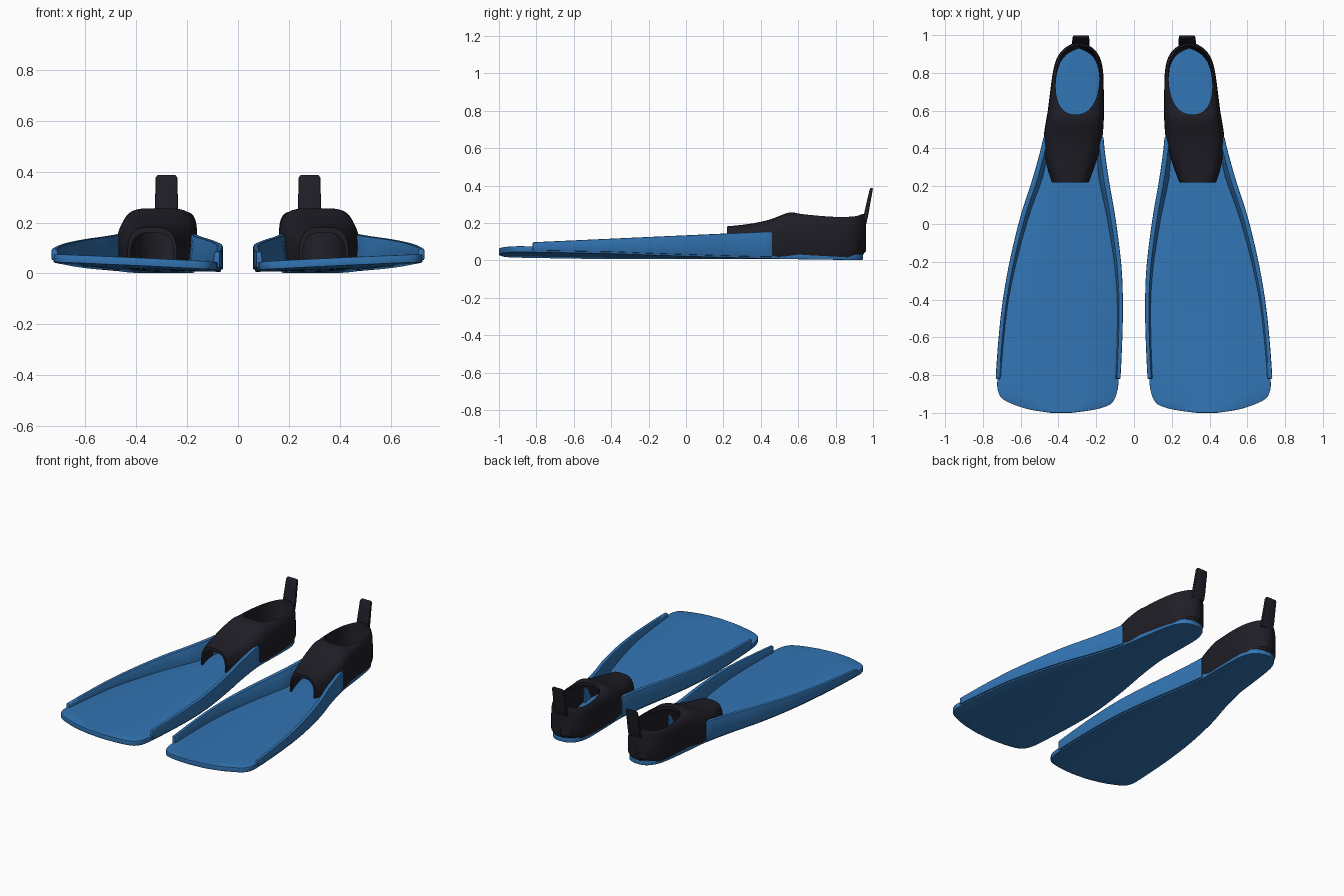
import bpy, bmesh, math

if "Cube" in bpy.data.objects:
    bpy.data.objects.remove(bpy.data.objects["Cube"])


def material(name, rgb):
    m = bpy.data.materials.new(name)
    m.diffuse_color = (*rgb, 1)
    m.use_nodes = True
    m.node_tree.nodes["Principled BSDF"].inputs["Base Color"].default_value = m.diffuse_color
    return m


BLUE = material("fin blue", (0.032, 0.178, 0.46))
BLACK = material("rubber black", (0.014, 0.013, 0.02))


def resample(rows, n=4):
    """Smooth curve through rows of numbers (Catmull-Rom)."""
    out = []
    for i in range(len(rows) - 1):
        p = [rows[max(0, min(len(rows) - 1, i + k))] for k in (-1, 0, 1, 2)]
        for s in range(n):
            t = s / n
            out.append([0.5 * (2 * b + (c - a) * t + (2 * a - 5 * b + 4 * c - d) * t * t
                        + (3 * b - a - 3 * c + d) * t ** 3) for a, b, c, d in zip(*p)])
    return out + [list(rows[-1])]


def at(rows, y):
    """Linear look-up of the remaining columns at a given first column."""
    for a, b in zip(rows, rows[1:]):
        if a[0] <= y <= b[0]:
            t = (y - a[0]) / (b[0] - a[0])
            return [p + (q - p) * t for p, q in zip(a[1:], b[1:])]
    return rows[-1][1:] if y > rows[-1][0] else rows[0][1:]


def skin(bm, rings, skip=lambda row, i: False):
    """Faces through equal-length closed rings, with end caps."""
    vs = [[bm.verts.new(p) for p in r] for r in rings]
    n = len(vs[0])
    for r, (a, b) in enumerate(zip(vs, vs[1:])):
        for i in range(n):
            if not skip(r, i):
                bm.faces.new((a[i], a[(i + 1) % n], b[(i + 1) % n], b[i]))
    bm.faces.new(vs[0])
    bm.faces.new(vs[-1])


def make(name, bm, mat):
    bmesh.ops.recalc_face_normals(bm, faces=bm.faces)
    me = bpy.data.meshes.new(name)
    bm.to_mesh(me)
    bm.free()
    me.materials.append(mat)
    ob = bpy.data.objects.new(name, me)
    bpy.context.collection.objects.link(ob)
    return ob


def loft(name, rings, mat):
    bm = bmesh.new()
    skin(bm, rings)
    return make(name, bm, mat)


def finish(ob, bevel=0.0, angle=35):
    """Bevel, smooth, and make the mirrored left copy."""
    if bevel:
        m = ob.modifiers.new("bevel", "BEVEL")
        m.width, m.segments, m.limit_method = bevel, 2, "ANGLE"
        m.angle_limit = math.radians(40)
        bpy.context.view_layer.update()
        me = bpy.data.meshes.new_from_object(ob.evaluated_get(bpy.context.evaluated_depsgraph_get()))
        ob.modifiers.clear()
        ob.data = me
    left = ob.copy()
    left.data = ob.data.copy()
    left.name = ob.name.replace("right", "left")
    bpy.context.collection.objects.link(left)
    for v in left.data.vertices:
        v.co.x *= -1
    left.data.flip_normals()
    for o in (ob, left):
        bpy.ops.object.select_all(action="DESELECT")
        o.select_set(True)
        bpy.context.view_layer.objects.active = o
        bpy.ops.object.shade_smooth_by_angle(angle=math.radians(angle))


def bottom(x, y):
    """Underside height: rises to the tip and rolls up to the outside."""
    roll = 0.047 * max(0, min(1, 0.6 - y))
    return 0.001 + 0.028 * (0.95 - y) / 1.95 + roll * (x - 0.37)


# Blade and sole outline: y, inner x, outer x
outline = [(-1.0, 0.33, 0.44), (-0.983, 0.21, 0.55), (-0.96, 0.135, 0.625), (-0.93, 0.105, 0.69),
           (-0.89, 0.09, 0.718), (-0.81, 0.08, 0.723), (-0.5, 0.068, 0.698), (-0.24, 0.074, 0.658),
           (0.03, 0.107, 0.595), (0.24, 0.143, 0.528), (0.45, 0.17, 0.472), (0.6, 0.17, 0.45),
           (0.8, 0.172, 0.42), (0.88, 0.19, 0.395), (0.925, 0.22, 0.36), (0.945, 0.27, 0.32)]
outline = resample(outline)
rings = []
for y, a, b in outline:
    xs = [a + (b - a) * t for t in (0, 0.33, 0.67, 1)]
    rings.append([(x, y, bottom(x, y)) for x in xs]
                 + [(x, y, bottom(x, y) + 0.032) for x in reversed(xs)])
finish(loft("right_blade", rings, BLUE), bevel=0.008)

# Side rails: y, width, crest width
rail_rows = [(-0.82, 0.026, 0.02), (-0.4, 0.03, 0.022), (0.0, 0.043, 0.026),
             (0.25, 0.052, 0.028), (0.46, 0.035, 0.026)]
for side, name in ((-1, "inner"), (1, "outer")):
    rings = []
    for i in range(25):
        t = i / 24
        y = -0.82 + 1.28 * t
        w, c = at(rail_rows, y)
        a, b = at(outline, y)
        x = (a if side < 0 else b) + side * 0.009
        top = 0.097 + 0.058 * t if side > 0 else 0.086 + 0.069 * t
        z = bottom(x, y)
        rings.append([(x, y, z + 0.009), (x - side * w, y, z + 0.011),
                      (x - side * w, y, z + 0.034), (x - side * c, y, top), (x, y, top)])
    finish(loft("right_%s_rail" % name, rings, BLUE), bevel=0.005)

# Foot pocket: y, inner x, outer x, top z, squareness
pocket = [(0.22, 0.24, 0.435, 0.182, 3.2), (0.30, 0.21, 0.46, 0.19, 3.4), (0.38, 0.185, 0.473, 0.202, 3.6),
          (0.46, 0.167, 0.478, 0.222, 4), (0.55, 0.16, 0.465, 0.256, 4), (0.61, 0.16, 0.455, 0.25, 5),
          (0.70, 0.16, 0.444, 0.248, 6), (0.80, 0.163, 0.43, 0.248, 6), (0.87, 0.176, 0.412, 0.248, 6),
          (0.92, 0.205, 0.38, 0.248, 6), (0.948, 0.245, 0.34, 0.248, 6), (0.962, 0.28, 0.31, 0.248, 6)]
pocket = resample(pocket, 4)
STEPS = 16


def opening(y):
    """Half width of the ankle opening."""
    d = abs((y - 0.762) / 0.182)
    return 0.115 * (1 - d ** 2.4) ** (1 / 2.4) if d < 1 else 0.0


def inner_half(y):
    a, b = at(pocket, y + 0.019)[:2]
    return max(0.0, (b - a) / 2 - 0.02) if y < 0.9435 else 0.0


def half_arch(c, side, y, h, gap, base, top, n):
    """Superellipse quarter from the base up to the opening edge."""
    end = math.acos(min(1, gap / h) ** (n / 2)) if h > 1e-6 else math.pi / 2
    pts = []
    for i in range(STEPS + 1):
        t = end * i / STEPS
        co = max(math.cos(t), 0) if t < math.pi / 2 - 1e-6 else 0
        pts.append((c + side * h * co ** (2 / n), y, base + (top - base) * math.sin(t) ** (2 / n)))
    return pts


ys = [0.22 + 0.0225 * i for i in range(16)] + [0.572, 0.579, 0.5802, 0.581, 0.583, 0.587, 0.593]
ys += [0.602 + 0.02 * i for i in range(16)]
ys += [0.915, 0.925, 0.932, 0.937, 0.941, 0.943, 0.9438, 0.9445, 0.95, 0.956, 0.962]
bm = bmesh.new()
for side in (-1, 1):
    rings = []
    for y in ys:
        a, b, top, n = at(pocket, y)
        c, h, hi, gap = (a + b) / 2, (b - a) / 2, inner_half(y), opening(y)
        back = 0.028 * max(0, (y - 0.86) / 0.1)
        foot = (c + side * max(h - 0.012, h * 0.6), y - back, 0.014)
        infoot = (c + side * hi, y - back, 0.014)
        rings.append([foot] + half_arch(c, side, y, h, gap, 0.05, top, n)
                     + half_arch(c, side, y, hi, min(gap, hi), 0.05, top - 0.022, n)[::-1] + [infoot])

    def skip(r, i):
        y0, y1 = ys[r], ys[r + 1]
        if i == STEPS + 1:  # centre seam where both halves join
            return opening(y0) == 0 and opening(y1) == 0
        return STEPS + 1 < i < 2 * STEPS + 3 and inner_half(y0) == 0 and inner_half(y1) == 0
    skin(bm, rings, skip)
bmesh.ops.remove_doubles(bm, verts=bm.verts, dist=0.0002)
finish(make("right_foot_pocket", bm, BLACK))

# Heel pull tab: z, front y, back y, half width
tab = [(0.19, 0.943, 0.963, 0.046), (0.25, 0.952, 0.976, 0.046), (0.32, 0.968, 0.988, 0.044),
       (0.375, 0.981, 0.998, 0.043), (0.388, 0.985, 1.0, 0.036)]
rings = [[(0.281 - w, f, z), (0.281 + w, f, z), (0.281 + w, b, z), (0.281 - w, b, z)]
         for z, f, b, w in tab]
finish(loft("right_heel_tab", rings, BLACK), bevel=0.006)
